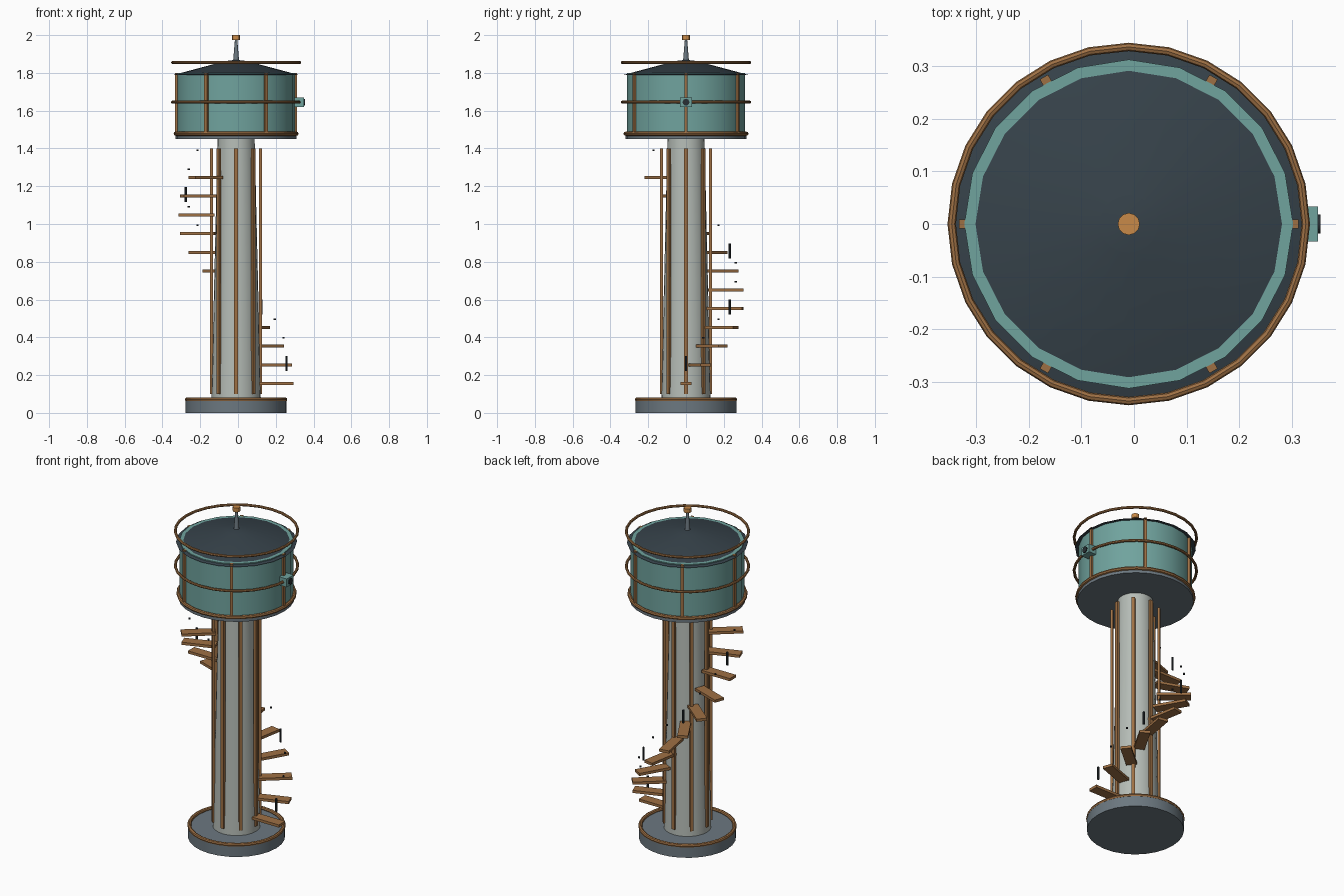
import bpy, math
from mathutils import Matrix, Vector

if "Cube" in bpy.data.objects:
    bpy.data.objects.remove(bpy.data.objects["Cube"])

CX = -0.01  # tower axis


def lin(c):
    c /= 255
    return c / 12.92 if c <= 0.04045 else ((c + 0.055) / 1.055) ** 2.4


def mat(name, r, g, b):
    m = bpy.data.materials.new(name)
    m.diffuse_color = (lin(r), lin(g), lin(b), 1)
    m.use_nodes = True
    m.node_tree.nodes["Principled BSDF"].inputs["Base Color"].default_value = m.diffuse_color
    return m


TEAL = mat("teal_paint", 112, 163, 158)
ROOF = mat("dark_slate", 54, 66, 74)
BRONZE = mat("bronze", 158, 112, 68)
COPPER = mat("bright_copper", 200, 138, 72)
STONE = mat("pale_concrete", 182, 189, 183)
GREY = mat("blue_grey_steel", 108, 120, 128)
BLACK = mat("black_iron", 40, 46, 50)


def finish(name, m, smooth=False):
    ob = bpy.context.object
    ob.name = name
    ob.data.materials.append(m)
    if smooth:
        bpy.ops.object.shade_smooth_by_angle(angle=math.radians(30))
    return ob


def cone(name, m, r1, r2, z0, z1, sides, smooth=True):
    bpy.ops.mesh.primitive_cone_add(vertices=sides, radius1=r1, radius2=r2, depth=z1 - z0,
                                    location=(CX, 0, (z0 + z1) / 2))
    return finish(name, m, smooth)


def ring(name, m, major, minor, z):
    bpy.ops.mesh.primitive_torus_add(major_segments=28, minor_segments=8, major_radius=major,
                                     minor_radius=minor, location=(CX, 0, z))
    return finish(name, m, True)


def radial_box(name, m, deg, r0, r1, width, z0, z1):
    """Box reaching from radius r0 to r1 at an angle around the tower axis."""
    bpy.ops.mesh.primitive_cube_add(size=1)
    ob = finish(name, m)
    ob.data.transform(Matrix.Translation(((r0 + r1) / 2, 0, (z0 + z1) / 2))
                      @ Matrix.Diagonal((r1 - r0, width, z1 - z0, 1)))
    ob.location.x = CX
    ob.rotation_euler.z = math.radians(deg)
    return ob


# base and column
cone("base", GREY, 0.267, 0.267, 0, 0.066, 28)
ring("base_ring", BRONZE, 0.26, 0.011, 0.071)
cone("column", STONE, 0.131, 0.098, 0.06, 1.455, 24)
for i in range(8):
    radial_box(f"column_rib_{i}", BRONZE, i * 45, 0.122, 0.137, 0.02, 0.1, 1.4)

# spiral steps with railing posts
for i in range(12):
    z, a = 0.155 + 0.0992 * i, i * 20
    radial_box(f"step_{i}", BRONZE, a, 0.115, 0.305, 0.06, z - 0.008, z + 0.008)
    low = 0.068 if i % 3 == 0 else 0.139
    t = math.radians(a)
    bpy.ops.mesh.primitive_cylinder_add(
        vertices=8, radius=0.006, depth=0.147 - low,
        location=(CX + 0.267 * math.cos(t), 0.267 * math.sin(t), z + (0.147 + low) / 2))
    finish(f"rail_post_{i}", BLACK)

# tank, its floor plate, rings and ribs
cone("tank_floor", GREY, 0.32, 0.32, 1.45, 1.475, 28)
cone("tank", TEAL, 0.313, 0.313, 1.47, 1.80, 20)
ring("tank_lower_ring", BRONZE, 0.32, 0.011, 1.478)
ring("tank_middle_ring", BRONZE, 0.337, 0.008, 1.645)
ring("upper_ring", BRONZE, 0.337, 0.008, 1.855)
for i in range(6):
    radial_box(f"tank_rib_{i}", BRONZE, i * 60, 0.305, 0.323, 0.018, 1.47, 1.80)

# roof, mast and finial
cone("roof", ROOF, 0.333, 0.055, 1.789, 1.863, 20)
cone("roof_cap", ROOF, 0.055, 0.012, 1.863, 1.868, 20)
cone("mast", GREY, 0.016, 0.006, 1.86, 1.98, 12)
cone("finial", COPPER, 0.021, 0.021, 1.975, 2.0, 12)

# instrument box on the right side
radial_box("instrument_box", TEAL, 0, 0.31, 0.36, 0.066, 1.62, 1.67)
bpy.ops.mesh.primitive_cylinder_add(vertices=16, radius=0.018, depth=0.006,
                                    location=(0.352, 0, 1.645), rotation=(0, math.pi / 2, 0))
finish("instrument_lens", BLACK, True)
